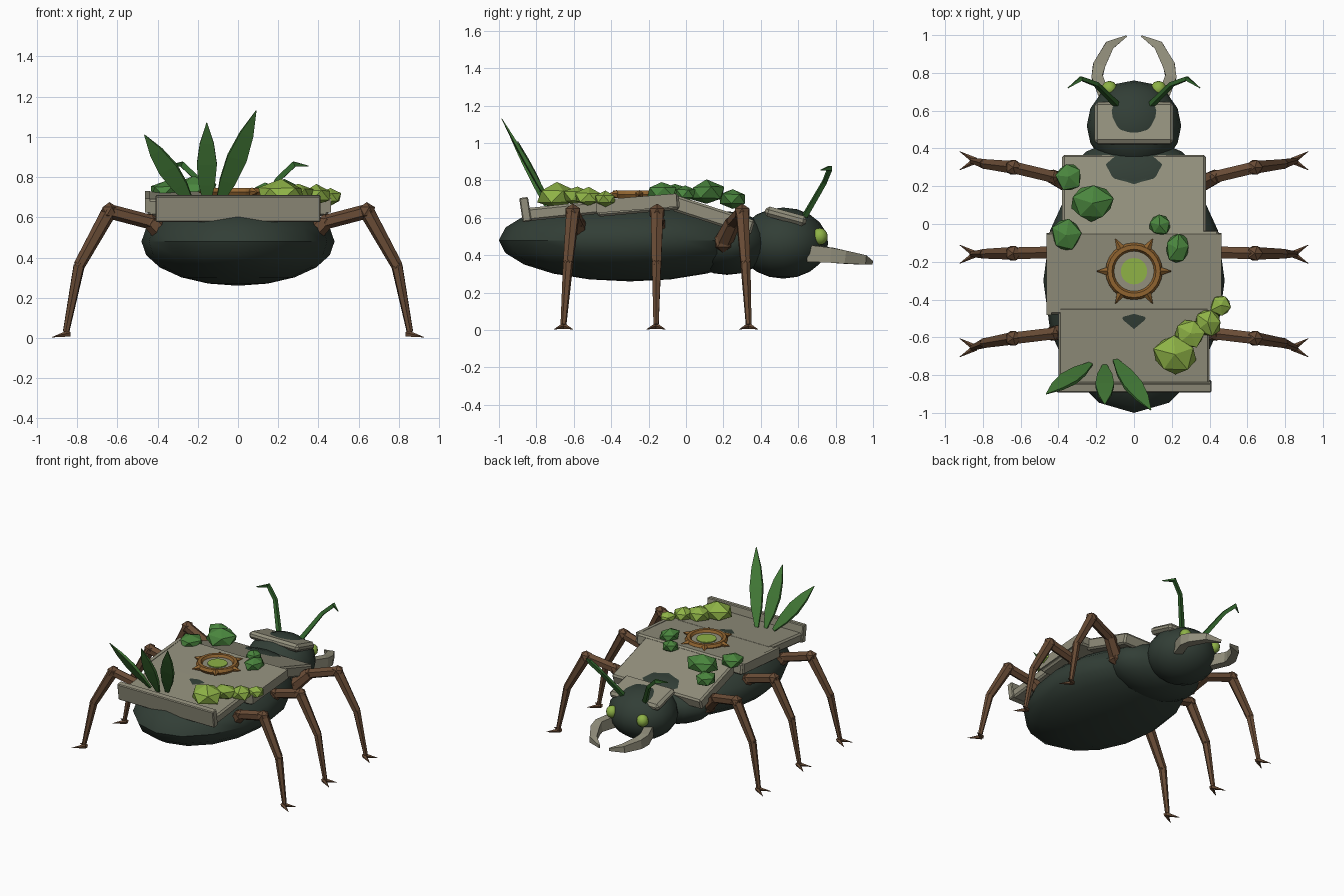
import bpy, bmesh, math, random
from mathutils import Vector, Matrix

if "Cube" in bpy.data.objects:
    bpy.data.objects.remove(bpy.data.objects["Cube"])

random.seed(4)


def colour(name, r, g, b):
    m = bpy.data.materials.new(name)
    lin = lambda c: ((c / 255 + 0.055) / 1.055) ** 2.4
    m.diffuse_color = (lin(r), lin(g), lin(b), 1)
    m.use_nodes = True
    m.node_tree.nodes["Principled BSDF"].inputs["Base Color"].default_value = m.diffuse_color
    return m


SHELL = colour("dark shell", 50, 62, 54)
STONE = colour("weathered stone", 146, 143, 124)
WOOD = colour("brown leg", 104, 75, 53)
BRONZE = colour("bronze", 144, 100, 48)
BUSH = colour("bush green", 74, 134, 62)
LIME = colour("lime green", 142, 178, 70)
LEAF = colour("leaf green", 68, 124, 56)
STEM = colour("stem green", 52, 104, 46)


def finish(name, bm, mat, smooth=None):
    bmesh.ops.recalc_face_normals(bm, faces=bm.faces)
    me = bpy.data.meshes.new(name)
    bm.to_mesh(me)
    bm.free()
    ob = bpy.data.objects.new(name, me)
    bpy.context.collection.objects.link(ob)
    me.materials.append(mat)
    if smooth:
        bpy.context.view_layer.objects.active = ob
        ob.select_set(True)
        bpy.ops.object.shade_smooth_by_angle(angle=math.radians(smooth))
        ob.select_set(False)
    return ob


def ellipsoid(name, loc, size, mat, seg=16, rings=10, smooth=40):
    bm = bmesh.new()
    mtx = Matrix.Translation(loc) @ Matrix.Diagonal((*size, 1))
    bmesh.ops.create_uvsphere(bm, u_segments=seg, v_segments=rings, radius=1, matrix=mtx)
    return finish(name, bm, mat, smooth)


def slab(name, half, rear, front, thick, bevel=0.012):
    """Bevelled plate whose top runs from rear (y, z) to front (y, z)."""
    dy, dz = front[0] - rear[0], front[1] - rear[1]
    a = math.atan2(dz, dy)
    mid = Vector((0, (rear[0] + front[0]) / 2, (rear[1] + front[1]) / 2))
    mtx = (Matrix.Translation(mid) @ Matrix.Rotation(a, 4, 'X')
           @ Matrix.Translation((0, 0, -thick / 2))
           @ Matrix.Diagonal((2 * half, math.hypot(dy, dz), thick, 1)))
    bm = bmesh.new()
    bmesh.ops.create_cube(bm, size=1, matrix=mtx)
    bmesh.ops.bevel(bm, geom=bm.edges[:], offset=bevel, segments=1, affect='EDGES')
    return finish(name, bm, STONE)


def add_rod(bm, p, q, r1, r2, sides=6):
    p, q = Vector(p), Vector(q)
    d = q - p
    mtx = Matrix.Translation((p + q) / 2) @ d.to_track_quat('Z', 'Y').to_matrix().to_4x4()
    bmesh.ops.create_cone(bm, cap_ends=True, segments=sides, radius1=r1, radius2=r2,
                          depth=d.length, matrix=mtx)


def add_ball(bm, p, r):
    bmesh.ops.create_icosphere(bm, subdivisions=1, radius=r, matrix=Matrix.Translation(p))


def sweep(name, pts, widths, heights, mat, up):
    """Four-sided tapered sweep along a path."""
    bm = bmesh.new()
    pts = [Vector(p) for p in pts]
    rings = []
    for i, p in enumerate(pts):
        t = (pts[min(i + 1, len(pts) - 1)] - pts[max(i - 1, 0)]).normalized()
        s = t.cross(Vector(up)).normalized()
        n = s.cross(t)
        w, h = widths[i] / 2, heights[i] / 2
        rings.append([bm.verts.new(p + s * a * w + n * b * h)
                      for a, b in ((1, 1), (-1, 1), (-1, -1), (1, -1))])
    for r0, r1 in zip(rings, rings[1:]):
        for k in range(4):
            bm.faces.new((r0[k], r0[(k + 1) % 4], r1[(k + 1) % 4], r1[k]))
    bm.faces.new(rings[0])
    bm.faces.new(rings[-1])
    return finish(name, bm, mat)


# Body
ellipsoid("abdomen", (0, -0.30, 0.48), (0.48, 0.70, 0.22), SHELL)
ellipsoid("thorax", (0, 0.22, 0.465), (0.36, 0.23, 0.17), SHELL)
ellipsoid("head", (0, 0.52, 0.465), (0.25, 0.24, 0.19), SHELL)

# Stone back plates
slab("front_plate", 0.38, (-0.05, 0.72), (0.37, 0.585), 0.085)
slab("middle_plate", 0.45, (-0.48, 0.69), (-0.04, 0.73), 0.085)
slab("rear_plate", 0.40, (-0.87, 0.65), (-0.44, 0.695), 0.07)
slab("rear_lip", 0.41, (-0.892, 0.705), (-0.845, 0.712), 0.13, 0.006)
slab("head_plate", 0.21, (0.43, 0.665), (0.65, 0.605), 0.055, 0.018)
for s in (-1, 1):
    sweep("middle_plate_rim", [(s * 0.45, -0.48, 0.66), (s * 0.45, -0.05, 0.695)],
          (0.025, 0.025), (0.07, 0.07), STONE, (0, 0, 1))

# Dark shell bump showing through the front plate
bm = bmesh.new()
top = lambda y: 0.72 - (y + 0.05) * 0.135 / 0.42
bump = [(-0.10, 0.29), (-0.06, 0.23), (0, 0.21), (0.06, 0.23), (0.10, 0.29), (0.06, 0.335), (-0.06, 0.335)]
f = bm.faces.new([bm.verts.new((x, y, top(y) + 0.003)) for x, y in bump])
bmesh.ops.poke(bm, faces=[f], offset=0.005)
finish("shell_bump", bm, SHELL)

for s in (-1, 1):
    # Eyes, jaws and antennae
    ellipsoid("eye", (s * 0.13, 0.715, 0.50), (0.043, 0.043, 0.045), LIME, 10, 8)
    sweep("jaw", [(s * 0.15, 0.66, 0.41), (s * 0.195, 0.78, 0.40), (s * 0.185, 0.84, 0.39),
                  (s * 0.13, 0.945, 0.375), (s * 0.04, 0.995, 0.36)],
          (0.06, 0.06, 0.065, 0.05, 0.008), (0.09, 0.08, 0.07, 0.05, 0.02), STONE, (0, 0, 1))
    sweep("antenna", [(s * 0.09, 0.63, 0.60), (s * 0.20, 0.74, 0.79),
                      (s * 0.28, 0.77, 0.865), (s * 0.35, 0.72, 0.855)],
          (0.032, 0.026, 0.028, 0.004), (0.025, 0.022, 0.022, 0.004), STEM, (0, 1, 0))

    # Legs: hip, thigh, shin, ankle and two claws
    for label, y0, y1, y2, y3 in (("front", 0.20, 0.25, 0.30, 0.335),
                                  ("middle", -0.15, -0.15, -0.155, -0.16),
                                  ("rear", -0.56, -0.58, -0.605, -0.655)):
        bm = bmesh.new()
        hip, thigh = (s * 0.33, y0, 0.47), (s * 0.43, y1, 0.575)
        knee, shin = (s * 0.64, y2, 0.63), (s * 0.79, (y2 + y3) / 2, 0.36)
        ankle = (s * 0.855, y3, 0.03)
        add_ball(bm, hip, 0.06)
        add_rod(bm, hip, thigh, 0.05, 0.042)
        add_ball(bm, thigh, 0.042)
        add_rod(bm, thigh, knee, 0.036, 0.036)
        add_ball(bm, knee, 0.046)
        add_rod(bm, knee, shin, 0.038, 0.029)
        add_ball(bm, shin, 0.03)
        add_rod(bm, shin, ankle, 0.028, 0.016)
        for c in (-1, 1):
            add_rod(bm, (s * 0.84, y3, 0.022), (s * 0.925, y3 + c * 0.05, 0.004), 0.018, 0.001, 5)
        finish(label + "_leg", bm, WOOD, 35)

# Bronze emblem with spikes, stone rim and green centre
C = Vector((0, -0.25, 0.725))
bpy.ops.mesh.primitive_torus_add(location=C, major_radius=0.128, minor_radius=0.023,
                                 major_segments=24, minor_segments=6)
ring = bpy.context.object
ring.name = "emblem_ring"
ring.data.materials.append(BRONZE)
bm = bmesh.new()
for k in range(6):
    d = Vector((math.cos(k * math.pi / 3), math.sin(k * math.pi / 3), 0))
    add_rod(bm, C + d * 0.14, C + d * 0.197, 0.024, 0.002, 5)
finish("emblem_spikes", bm, BRONZE)
for name, r, z, mat in (("emblem_rim", 0.108, 0.727, STONE), ("emblem_centre", 0.07, 0.733, LIME)):
    bm = bmesh.new()
    add_rod(bm, (0, C.y, z - 0.02), (0, C.y, z), r, r, 20)
    finish(name, bm, mat)

# Low-poly bushes and moss: x, y, z, radii
plants = [("bush", BUSH, (-0.345, 0.25, 0.70), (0.075, 0.08, 0.055)),
          ("bush", BUSH, (-0.22, 0.11, 0.735), (0.12, 0.10, 0.065)),
          ("bush", BUSH, (-0.36, -0.06, 0.73), (0.085, 0.09, 0.05)),
          ("bush", BUSH, (0.135, -0.005, 0.73), (0.065, 0.06, 0.045)),
          ("bush", BUSH, (0.23, -0.13, 0.74), (0.07, 0.085, 0.05)),
          ("moss", LIME, (0.215, -0.69, 0.715), (0.125, 0.115, 0.07)),
          ("moss", LIME, (0.30, -0.58, 0.715), (0.085, 0.08, 0.055)),
          ("moss", LIME, (0.39, -0.52, 0.71), (0.08, 0.08, 0.05)),
          ("moss", LIME, (0.46, -0.43, 0.70), (0.06, 0.065, 0.045))]
for name, mat, loc, size in plants:
    bm = bmesh.new()
    bmesh.ops.create_icosphere(bm, subdivisions=1, radius=1)
    for v in bm.verts:
        v.co *= random.uniform(0.9, 1.12)
    turn = Matrix.Rotation(random.uniform(0, 3), 4, 'Z')
    bm.transform(Matrix.Translation(loc) @ Matrix.Diagonal((*size, 1)) @ turn)
    finish(name, bm, mat)

# Tall leaf blades at the rear
for base, tip in (((-0.23, -0.74, 0.67), (-0.465, -0.90, 1.01)),
                  ((-0.155, -0.75, 0.66), (-0.155, -0.955, 1.07)),
                  ((-0.10, -0.72, 0.66), (0.09, -0.985, 1.13))):
    b, t = Vector(base), Vector(tip)
    sweep("leaf_blade", [b.lerp(t, k) for k in (0, 0.25, 0.5, 0.75, 1)],
          (0.025, 0.08, 0.10, 0.07, 0.004), (0.012, 0.02, 0.022, 0.016, 0.003),
          LEAF, (0, -0.75, -0.65))
